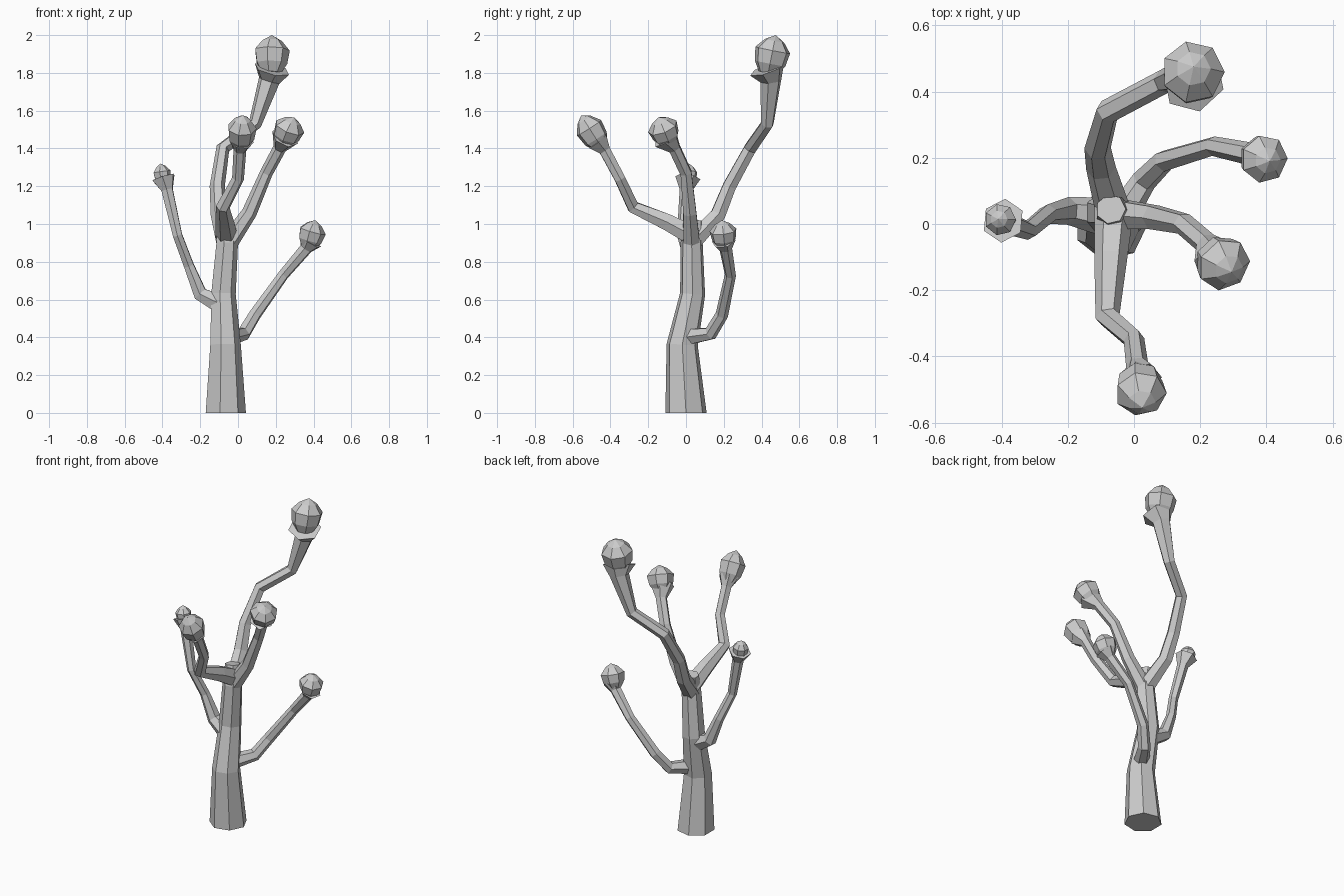
import bpy, bmesh, math
from mathutils import Vector

cube = bpy.data.objects.get("Cube")
if cube:
    bpy.data.objects.remove(cube)

bark = bpy.data.materials.new("grey bark")
bark.use_nodes = True
GREY = (0.6, 0.6, 0.6, 1)
bark.diffuse_color = GREY
bark.node_tree.nodes["Principled BSDF"].inputs["Base Color"].default_value = GREY


def sweep(name, stations, sides, flat_ends=False):
    """Flat-shaded tube through (x, y, z, radius) stations; rings follow the path."""
    pts = [Vector(s[:3]) for s in stations]
    bm = bmesh.new()
    rings, side = [], None
    for i, p in enumerate(pts):
        a, b = pts[max(i - 1, 0)], pts[min(i + 1, len(pts) - 1)]
        d = Vector((0, 0, 1)) if flat_ends and i == 0 else (b - a).normalized()
        if 0 < i < len(pts) - 1:
            d = ((p - a).normalized() + (b - p).normalized()).normalized()
        ref = side if side else (Vector((1, 0, 0)) if abs(d.x) < 0.8 else Vector((0, 1, 0)))
        side = (ref - d * ref.dot(d)).normalized()
        up = d.cross(side)
        ring = []
        for k in range(sides):
            t = math.tau * k / sides
            ring.append(bm.verts.new(p + (side * math.cos(t) + up * math.sin(t)) * stations[i][3]))
        rings.append(ring)
    for lo, hi in zip(rings, rings[1:]):
        for k in range(sides):
            n = (k + 1) % sides
            bm.faces.new((lo[k], lo[n], hi[n], hi[k]))
    bm.faces.new(rings[0][::-1])
    bm.faces.new(rings[-1])
    bmesh.ops.remove_doubles(bm, verts=bm.verts, dist=0.002)
    bmesh.ops.recalc_face_normals(bm, faces=bm.faces)
    mesh = bpy.data.meshes.new(name)
    bm.to_mesh(mesh)
    bm.free()
    mesh.materials.append(bark)
    obj = bpy.data.objects.new(name, mesh)
    bpy.context.collection.objects.link(obj)


def bud(name, base, tip, radius):
    """Faceted bud with a blunt base and a pointed tip."""
    a, b = Vector(base), Vector(tip)
    shape = ((0, 0.55), (0.25, 0.88), (0.6, 1), (0.85, 0.55), (1, 0))
    sweep(name, [(*a.lerp(b, t), r * radius) for t, r in shape], 7)


# Trunk
sweep("trunk", [(-0.07, 0, 0, 0.112), (-0.07, -0.02, 0.36, 0.085), (-0.08, 0.035, 0.63, 0.068),
                (-0.06, 0.03, 0.9, 0.06), (-0.07, 0.045, 1.02, 0.045)], 7, True)

# Branches, each widening into a cup at its end
sweep("front_branch", [(-0.06, 0.05, 0.93, 0.06), (-0.07, -0.1, 1.01, 0.05), (-0.08, -0.28, 1.09, 0.037),
                       (0, -0.35, 1.24, 0.032), (0.01, -0.43, 1.39, 0.034), (0.02, -0.47, 1.44, 0.065)], 6)
sweep("tall_back_branch", [(-0.06, 0.03, 0.9, 0.055), (-0.1, 0.17, 1.05, 0.045), (-0.11, 0.23, 1.2, 0.04),
                           (-0.08, 0.34, 1.4, 0.037), (0.09, 0.43, 1.53, 0.036),
                           (0.165, 0.45, 1.76, 0.058), (0.18, 0.43, 1.82, 0.098)], 6)
sweep("low_left_branch", [(-0.06, -0.01, 0.4, 0.05), (0.03, 0.13, 0.42, 0.038), (0.09, 0.19, 0.52, 0.034),
                          (0.24, 0.235, 0.73, 0.03), (0.36, 0.21, 0.87, 0.035), (0.385, 0.2, 0.91, 0.065)], 6)
sweep("high_left_branch", [(-0.05, 0.03, 0.9, 0.05), (0.06, 0.02, 1.06, 0.04), (0.15, 0, 1.27, 0.034),
                           (0.22, -0.06, 1.4, 0.035), (0.25, -0.11, 1.46, 0.075)], 6)
sweep("right_branch", [(-0.08, 0.02, 0.57, 0.06), (-0.2, 0.04, 0.63, 0.042), (-0.26, 0.03, 0.78, 0.03),
                       (-0.32, -0.02, 0.94, 0.028), (-0.375, 0, 1.18, 0.034), (-0.395, 0.01, 1.245, 0.067)], 6)

# Buds
bud("front_bud", (0.015, -0.45, 1.41), (0.025, -0.555, 1.575), 0.078)
bud("tall_back_bud", (0.175, 0.435, 1.8), (0.18, 0.475, 2), 0.096)
bud("low_left_bud", (0.37, 0.205, 0.88), (0.41, 0.19, 1.02), 0.073)
bud("high_left_bud", (0.24, -0.09, 1.43), (0.295, -0.145, 1.565), 0.083)
bud("right_bud", (-0.395, 0.01, 1.21), (-0.41, 0.015, 1.32), 0.048)
